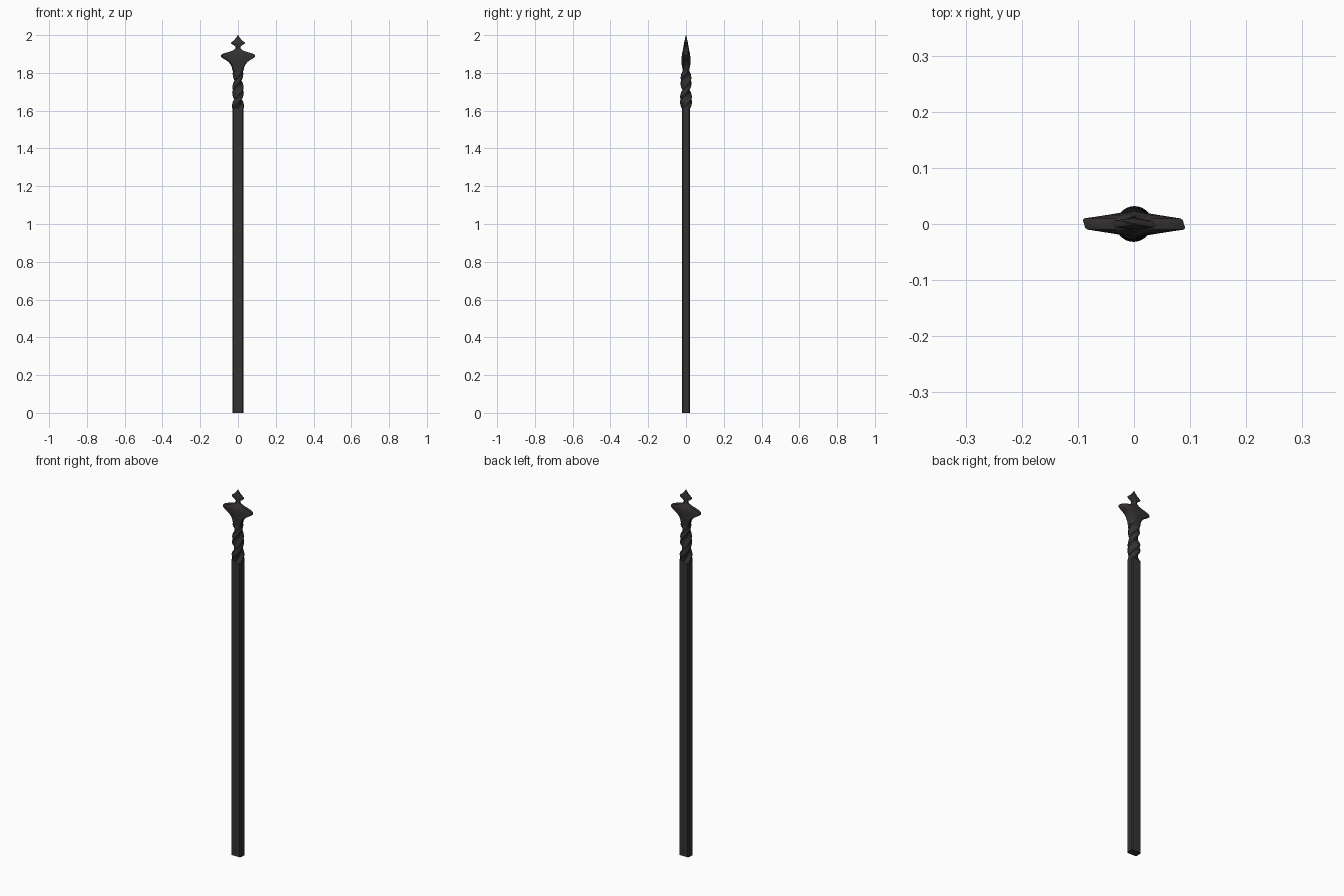
import bpy, math

if "Cube" in bpy.data.objects:
    bpy.data.objects.remove(bpy.data.objects["Cube"])

iron = bpy.data.materials.new("dark iron")
iron.diffuse_color = (0.036, 0.031, 0.031, 1)
iron.use_nodes = True
iron.node_tree.nodes["Principled BSDF"].inputs["Base Color"].default_value = iron.diffuse_color


def section(z, hx, hy, hm, turn=0.0, shear=0.0):
    """Bevelled bar section: half width, half depth at ends and at the middle."""
    c = min(0.005, hx * 0.25, hy * 0.3)
    half = [(hx, -(hy - c)), (hx, hy - c), (hx - c, hy), (0, hm), (-hx + c, hy)]
    pts = half + [(-x, -y) for x, y in half]
    a = math.radians(turn)
    out = []
    for x, y in pts:
        x -= shear * y * min(1, abs(x) / max(hx, 1e-6))
        out.append((x * math.cos(a) - y * math.sin(a),
                    x * math.sin(a) + y * math.cos(a), z))
    return out


def loft(name, rings, angle):
    n = len(rings[0])
    verts = [p for r in rings for p in r]
    faces = [(i * n + j, i * n + (j + 1) % n, (i + 1) * n + (j + 1) % n, (i + 1) * n + j)
             for i in range(len(rings) - 1) for j in range(n)]
    faces += [tuple(reversed(range(n))), tuple(range(len(verts) - n, len(verts)))]
    me = bpy.data.meshes.new(name)
    me.from_pydata(verts, [], faces)
    me.materials.append(iron)
    ob = bpy.data.objects.new(name, me)
    bpy.context.collection.objects.link(ob)
    bpy.context.view_layer.objects.active = ob
    ob.select_set(True)
    bpy.ops.object.shade_smooth_by_angle(angle=math.radians(angle))
    ob.select_set(False)


# Straight bar
loft("shaft", [section(z, 0.029, 0.02, 0.02) for z in (0, 1.61)], 30)

# Twisted neck: one full turn, slimmer towards the head
steps = 40
twist = []
for i in range(steps + 1):
    t = i / steps
    hx = 0.029 - 0.004 * t
    hy = 0.02 - 0.003 * t
    twist.append(section(1.61 + 0.2 * t, hx, hy, hy, 360 * t))
loft("twisted_neck", twist, 40)

# Flared head, pinched neck and pointed finial: z, half width, end depth, middle depth
profile = [
    (1.81, 0.025, 0.017, 0.017), (1.83, 0.029, 0.017, 0.020),
    (1.845, 0.036, 0.016, 0.023), (1.86, 0.049, 0.014, 0.024),
    (1.87, 0.065, 0.012, 0.024), (1.878, 0.079, 0.011, 0.0235),
    (1.885, 0.088, 0.010, 0.023), (1.893, 0.089, 0.010, 0.022),
    (1.900, 0.080, 0.010, 0.021), (1.907, 0.060, 0.010, 0.020),
    (1.913, 0.038, 0.010, 0.018), (1.920, 0.021, 0.010, 0.017),
    (1.930, 0.012, 0.009, 0.015), (1.938, 0.011, 0.008, 0.014),
    (1.946, 0.020, 0.007, 0.012), (1.953, 0.033, 0.006, 0.011),
    (1.960, 0.036, 0.006, 0.010), (1.968, 0.026, 0.005, 0.008),
    (1.978, 0.015, 0.004, 0.006), (1.990, 0.007, 0.002, 0.003),
    (2.000, 0.001, 0.0005, 0.0005)]
loft("finial_head", [section(*p, shear=0.3) for p in profile], 35)
